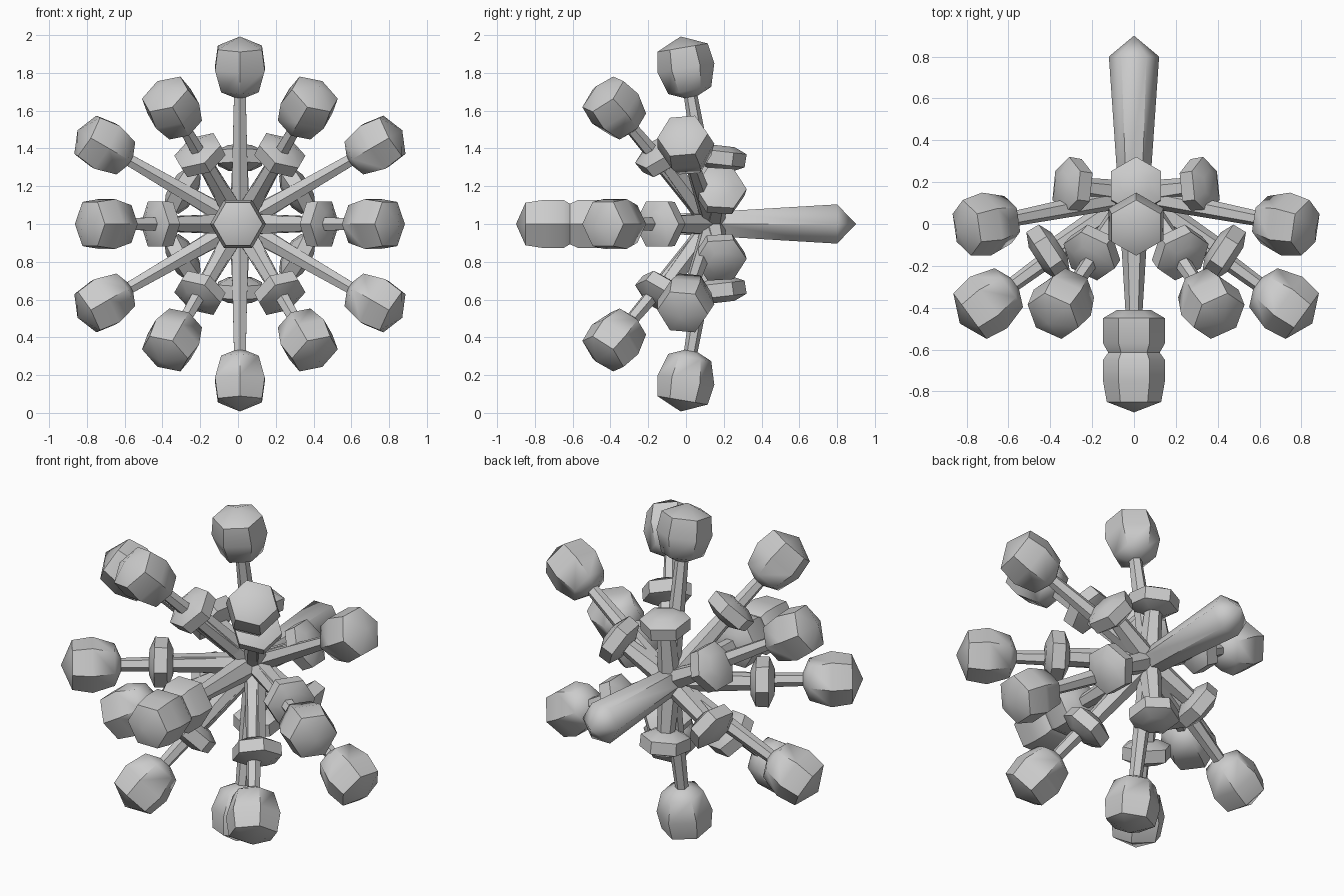
import bpy, bmesh, math
from mathutils import Vector

if "Cube" in bpy.data.objects:
    bpy.data.objects.remove(bpy.data.objects["Cube"])

grey = bpy.data.materials.new("light_grey")
grey.diffuse_color = (0.6, 0.6, 0.6, 1)
grey.use_nodes = True
grey.node_tree.nodes["Principled BSDF"].inputs["Base Color"].default_value = grey.diffuse_color
ORIGIN = Vector((0.01, 0.14, 1.0))
SIDES = 6


def lathe(name, base, axis, profile, ref):
    """Six-sided turned part: profile is (distance along axis, radius)."""
    axis = axis.normalized()
    u = (ref - axis * ref.dot(axis)).normalized()
    v = axis.cross(u)
    bm = bmesh.new()
    rings = []
    for d, r in profile:
        c = base + axis * d
        if r == 0:
            rings.append([bm.verts.new(c)])
        else:
            rings.append([bm.verts.new(c + (u * math.cos(a) + v * math.sin(a)) * r)
                          for a in (math.tau * i / SIDES for i in range(SIDES))])
    for a, b in zip(rings, rings[1:]):
        for i in range(SIDES):
            j = (i + 1) % SIDES
            quad = [a[i % len(a)], a[j % len(a)], b[j % len(b)], b[i % len(b)]]
            bm.faces.new(list(dict.fromkeys(quad)))
    for ring in (rings[0], rings[-1]):
        if len(ring) > 2:
            bm.faces.new(ring)
    bmesh.ops.recalc_face_normals(bm, faces=bm.faces)
    me = bpy.data.meshes.new(name)
    bm.to_mesh(me)
    bm.free()
    me.materials.append(grey)
    ob = bpy.data.objects.new(name, me)
    bpy.context.collection.objects.link(ob)
    bpy.ops.object.select_all(action='DESELECT')
    ob.select_set(True)
    bpy.context.view_layer.objects.active = ob
    bpy.ops.object.shade_smooth_by_angle(angle=math.radians(50))
    return ob


BALL = [(-0.17, 0), (-0.12, 0.115), (0, 0.152), (0.11, 0.135), (0.17, 0)]
DISC = [(-0.065, 0.07), (-0.035, 0.135), (0.035, 0.138), (0.065, 0.07)]
Y = Vector((0, 1, 0))
X = Vector((1, 0, 0))


def spoke(name, target, r0, r1, ref):
    d = target - ORIGIN
    lathe(name, ORIGIN, d, [(0, r0), (d.length, r1)], ref)
    return d


def branch(tag, ang, r_out, y_out, r_in, y_in):
    """Long spoke with ball and short spoke with disc, at one angle."""
    radial = Vector((math.cos(ang), 0, math.sin(ang)))
    out = Vector((0.01, y_out, 1.0)) + radial * r_out
    inn = Vector((0.01, y_in, 1.0)) + radial * r_in
    d = spoke(tag + "_long_spoke", out, 0.055, 0.032, Y)
    lathe(tag + "_ball", out, d, BALL, Y)
    d = spoke(tag + "_short_spoke", inn, 0.065, 0.045, Y)
    lathe(tag + "_disc", inn, d, DISC, Y)


# outer ring of branches (upright) and forward ring (tilted to the front)
for i in range(6):
    branch(f"rim_{i}", math.radians(30 + 60 * i), 0.825, 0.0, 0.35, 0.18)
    branch(f"front_{i}", math.radians(60 * i), 0.705, -0.375, 0.42, -0.135)

# centre branch pointing straight forward
c = Vector((0, 0, 1.0))
lathe("centre_spoke", c + Y * 0.14, -Y, [(0, 0.075), (0.57, 0.04)], X)
lathe("centre_disc", c, -Y, [(0.41, 0.08), (0.45, 0.148), (0.57, 0.148), (0.62, 0.12)], X)
lathe("centre_ball", c, -Y, [(0.61, 0.12), (0.65, 0.148), (0.75, 0.148),
                             (0.85, 0.13), (0.9, 0)], X)

# thick stem at the back
lathe("stem", c, Y, [(0.08, 0.05), (0.15, 0.075), (0.8, 0.12), (0.9, 0)], X)
